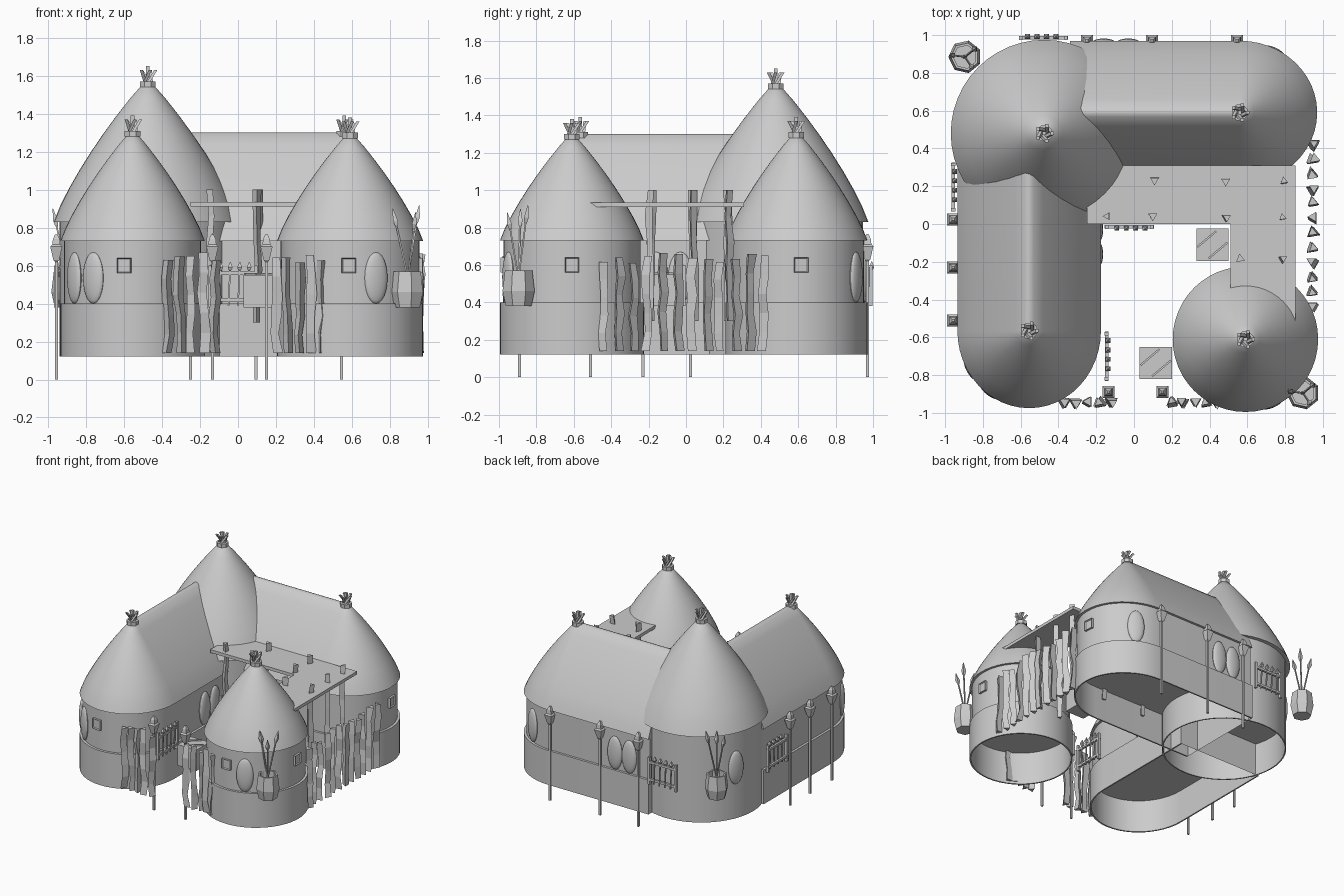
import bpy, bmesh, math, random
from mathutils import Matrix, Vector

random.seed(4)
if "Cube" in bpy.data.objects:
    bpy.data.objects.remove(bpy.data.objects["Cube"])

clay = bpy.data.materials.new("plain_grey")
clay.use_nodes = True
GREY = (0.6, 0.6, 0.6, 1)
clay.diffuse_color = GREY
clay.node_tree.nodes["Principled BSDF"].inputs["Base Color"].default_value = GREY


def finish(bm, name, loc=(0, 0, 0), turn=0, smooth=False):
    bmesh.ops.recalc_face_normals(bm, faces=bm.faces)
    me = bpy.data.meshes.new(name)
    bm.to_mesh(me)
    bm.free()
    me.materials.append(clay)
    if smooth:
        for p in me.polygons:
            p.use_smooth = True
        me.set_sharp_from_angle(angle=math.radians(35))
    ob = bpy.data.objects.new(name, me)
    ob.location = loc
    ob.rotation_euler.z = math.radians(turn)
    bpy.context.scene.collection.objects.link(ob)
    return ob


def skin(bm, rings, cap_start=False, cap_end=False):
    """Join rings of points into a skin of quads."""
    vs = [[bm.verts.new(p) for p in r] for r in rings]
    n = len(vs[0])
    for a, b in zip(vs, vs[1:]):
        for i in range(n):
            j = (i + 1) % n
            bm.faces.new((a[i], a[j], b[j], b[i]))
    if cap_start:
        bm.faces.new(vs[0])
    if cap_end:
        bm.faces.new(vs[-1])


def stick(bm, path, radii, sides=4):
    """Upright or leaning stick with level cross-sections."""
    rings = []
    for p, r in zip(path, radii):
        rings.append([Vector(p) + Vector((r * math.cos(t), r * math.sin(t), 0))
                      for t in (math.tau * (k + 0.5) / sides for k in range(sides))])
    skin(bm, rings, True, True)


def box(bm, centre, size):
    m = Matrix.Translation(centre) @ Matrix.Diagonal((*size, 1))
    return bmesh.ops.create_cube(bm, size=1, matrix=m)["verts"]


# Hut shells: round towers, or wings with one rounded end
def outline(s, z, rx, ry, length):
    if length is None:
        return [(s * rx * math.cos(t), s * ry * math.sin(t), z)
                for t in (math.tau * k / 48 for k in range(48))]
    pts = [(s * rx * math.cos(t), s * ry * math.sin(t), z)
           for t in (math.pi * (1 + k / 24) for k in range(25))]
    return pts + [(s * rx, length, z), (-s * rx, length, z)]


def shell(name, profile, place, cap_start=False, cap_end=False):
    loc, turn, rx, ry, length = place
    bm = bmesh.new()
    skin(bm, [outline(s, z, rx, ry, length) for s, z in profile], cap_start, cap_end)
    finish(bm, name, (*loc, 0), turn, True)


ROOF = [(0.93, 0), (1, 0), (0.93, 0.12), (0.84, 0.24), (0.73, 0.37), (0.61, 0.5),
        (0.48, 0.63), (0.34, 0.76), (0.19, 0.89), (0.06, 0.99), (0.01, 1)]


def finial(x, y, z):
    bm = bmesh.new()
    stick(bm, [(0, 0, -0.02), (0, 0, 0.01)], [0.045, 0.045], 8)
    stick(bm, [(0, 0, 0), (0, 0, 0.09)], [0.014, 0.014])
    for k in range(5):
        a = math.tau * k / 5
        c, s = math.cos(a), math.sin(a)
        stick(bm, [(0.02 * s, -0.02 * c, 0), (0.042 * c, 0.042 * s, 0.07)], [0.012, 0.012])
    finish(bm, "roof_finial", (x, y, z))


def hut(name, place, eave, peak, ledge=True):
    if ledge:
        shell(name + "_base", [(0.97, 0.385), (0.97, 0.12), (1, 0.12), (1, 0.4), (0.94, 0.4)],
              place, cap_start=True)
        shell(name + "_wall", [(0.95, 0.39), (0.95, eave + 0.01)], place)
    else:
        shell(name + "_wall", [(0.92, 0.385), (0.92, 0.12), (0.94, 0.12), (0.94, eave + 0.01)],
              place, cap_start=True)
    shell(name + "_roof", [(s, eave + t * (peak - eave)) for s, t in ROOF], place, cap_end=True)
    finial(*place[0], peak)


LEFT, BACK, TALL, FRONT = (-0.555, -0.565), (0.56, 0.59), (-0.475, 0.48), (0.59, -0.61)
hut("west_wing", (LEFT, 0, 0.38, 0.41, 0.9), 0.73, 1.3)
hut("back_wing", (BACK, 90, 0.38, 0.41, 0.9), 0.73, 1.3)
hut("tall_tower", (TALL, 0, 0.495, 0.495, None), 0.83, 1.56, ledge=False)
hut("front_tower", (FRONT, 0, 0.385, 0.385, None), 0.73, 1.29)


# Wall fittings, placed by angle around a tower or rounded end
def on_wall(centre, angle, rx, ry):
    a = math.radians(angle)
    facing = math.degrees(math.atan2(math.sin(a) / ry, math.cos(a) / rx))
    return centre[0] + rx * math.cos(a), centre[1] + ry * math.sin(a), facing + 90


def window(x, y, turn):
    bm = bmesh.new()
    box(bm, (0, 0, 0), (0.075, 0.03, 0.08))
    front = [f for f in bm.faces if f.calc_center_median().y < -0.01]
    bmesh.ops.inset_region(bm, faces=front, thickness=0.008, depth=0)
    bmesh.ops.translate(bm, verts=front[0].verts, vec=(0, 0.008, 0))
    finish(bm, "window", (x, y, 0.6), turn)


def shield(x, y, turn):
    bm = bmesh.new()
    bmesh.ops.create_uvsphere(bm, u_segments=20, v_segments=12, radius=1,
                              matrix=Matrix.Diagonal((0.065, 0.025, 0.135, 1)))
    finish(bm, "shield", (x, y, 0.535), turn, True)


west, east, round_wall = (LEFT, 0.361, 0.39), (BACK, 0.39, 0.361), (FRONT, 0.366, 0.366)
for (c, rx, ry), a in ((west, -97), (east, 4), (round_wall, -91), (round_wall, 0)):
    window(*on_wall(c, a, rx, ry))
for (c, rx, ry), a in ((west, -125), (west, -148), (east, 62), (round_wall, -68),
                       ((TALL, 0.467, 0.467), 158)):
    shield(*on_wall(c, a, rx, ry))
for d in (-0.03, -0.16):
    shield(d, 0.957, 180)
    shield(-0.188, d, 90)

# Courtyard canopy, an L-shaped deck on crooked poles
bm = bmesh.new()
corners = [(-0.25, 0), (0.51, 0), (0.51, -0.54), (0.855, -0.54), (0.855, 0.31), (-0.25, 0.31)]
skin(bm, [[(x, y, z) for x, y in corners] for z in (0.91, 0.935)], True, True)
finish(bm, "canopy_deck")


def crooked(name, x, y, z0, z1, r, sway):
    bm = bmesh.new()
    path = [(random.uniform(-sway, sway), random.uniform(-sway, sway), z0 + (z1 - z0) * k / 5)
            for k in range(6)]
    stick(bm, path, [r * random.uniform(0.8, 1.1) for _ in path], 3)
    finish(bm, name, (x, y, 0), random.choice((0, 40, 90, 160)))


for y, xs in ((0.23, (0.105, 0.485, 0.79)), (0.04, (-0.14, 0.105, 0.485, 0.785)),
              (-0.19, (0.56, 0.785))):
    for x in xs:
        crooked("canopy_pole", x, y, 0.3, 1.0, 0.025, 0.008)

# Rough plank fences
for k in range(12):
    crooked("fence_plank", 0.945, 0.42 - 0.078 * k, 0.14, random.uniform(0.61, 0.67), 0.03, 0.01)
for k in range(5):
    crooked("fence_plank", -0.37 + 0.062 * k, -0.945, 0.14, random.uniform(0.61, 0.67), 0.03, 0.01)
    crooked("fence_plank", 0.2 + 0.06 * k, -0.945, 0.14, random.uniform(0.61, 0.67), 0.03, 0.01)


# Standing torches
def torch(x, y, turn):
    bm = bmesh.new()
    levels = [(0.0, 0.011), (0.62, 0.011), (0.63, 0.022), (0.7, 0.045), (0.71, 0.03),
              (0.74, 0.025), (0.765, 0.008)]
    stick(bm, [(0, 0, z) for z, r in levels], [r for z, r in levels])
    finish(bm, "torch", (x, y, 0), turn)


for x in (-0.25, 0.095, 0.545):
    torch(x, 0.97, 0)
for y in (0.025, -0.23, -0.51):
    torch(-0.957, y, 0)
for x in (-0.135, 0.15):
    torch(x, -0.89, 0)


def spear(bm, foot, tip):
    foot, tip = Vector(foot), Vector(tip)
    path = [foot.lerp(tip, t) for t in (0, 0.8, 0.82, 0.87, 1)]
    stick(bm, path, [0.006, 0.006, 0.012, 0.018, 0.002])


# Faceted barrels holding spears
for x, y in ((-0.895, 0.885), (0.895, -0.895)):
    bm = bmesh.new()
    levels = [(0.38, 0.07), (0.46, 0.088), (0.57, 0.075), (0.57, 0.062), (0.5, 0.062)]
    stick(bm, [(0, 0, z) for z, r in levels], [r for z, r in levels], 7)
    for dx, dy, top in ((-0.08, 0.01, 0.9), (0.06, 0.05, 0.92), (0.04, -0.06, 0.88)):
        spear(bm, (-dx * 0.3, -dy * 0.3, 0.42), (dx, dy, top))
    finish(bm, "spear_barrel", (x, y, 0))

# Weapon racks
for x, y, turn in ((-0.48, 0.985, 180), (-0.957, 0.195, 90), (-0.145, -0.7, 90), (-0.025, -0.015, 0)):
    bm = bmesh.new()
    for z in (0.42, 0.56):
        box(bm, (0, 0, z), (0.26, 0.018, 0.018))
    for px in (-0.12, 0.12):
        box(bm, (px, 0, 0.49), (0.018, 0.022, 0.22))
    for k in range(4):
        px = -0.075 + 0.05 * k
        spear(bm, (px, -0.008, 0.39), (px + 0.01, -0.008, 0.62))
    finish(bm, "weapon_rack", (x, y, 0), turn)

# Work tables with blades laid across
for x, y in ((0.115, -0.735), (0.415, -0.11)):
    bm = bmesh.new()
    box(bm, (0, 0, 0.465), (0.17, 0.17, 0.17))
    for d in (-0.03, 0.03):
        rod = box(bm, (0, 0, 0), (0.13, 0.01, 0.01))
        bmesh.ops.rotate(bm, verts=rod, matrix=Matrix.Rotation(0.7, 3, 'Z'))
        bmesh.ops.translate(bm, verts=rod, vec=(d, -d, 0.555))
    finish(bm, "work_table", (x, y, 0))
